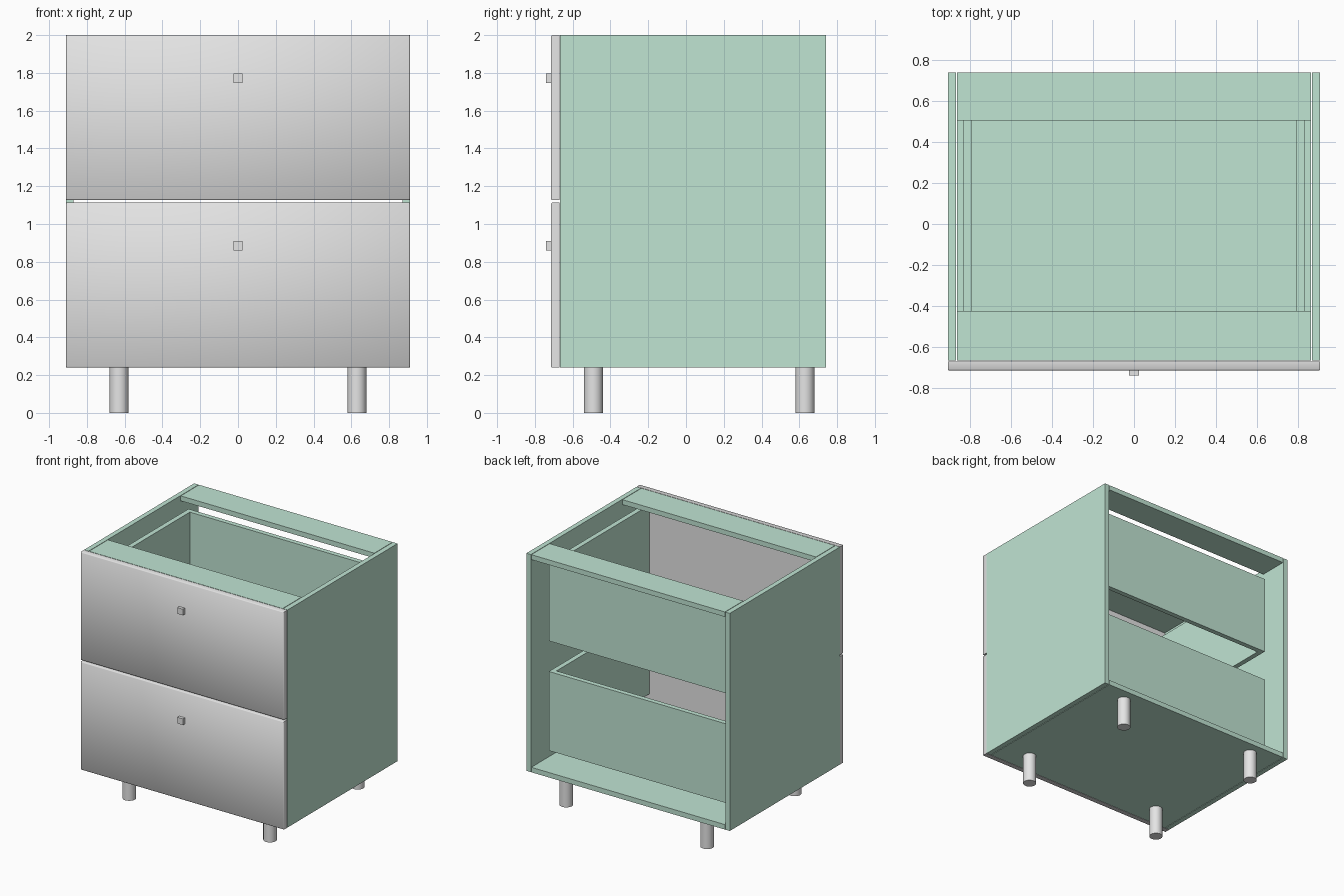
import bpy
import bmesh
from math import radians

if "Cube" in bpy.data.objects:
    bpy.data.objects.remove(bpy.data.objects["Cube"], do_unlink=True)


def material(name, colour):
    mat = bpy.data.materials.new(name)
    mat.use_nodes = True
    mat.diffuse_color = colour
    mat.node_tree.nodes["Principled BSDF"].inputs["Base Color"].default_value = colour
    return mat


GREEN = material("sage green", (0.53, 0.78, 0.65, 1))
GREY = material("light grey", (0.78, 0.78, 0.78, 1))


def finish(name, bm, mat, smooth=False):
    mesh = bpy.data.meshes.new(name)
    bm.to_mesh(mesh)
    bm.free()
    mesh.materials.append(mat)
    if smooth:
        mesh.shade_smooth()
        mesh.set_sharp_from_angle(angle=radians(50))
    obj = bpy.data.objects.new(name, mesh)
    bpy.context.collection.objects.link(obj)


def box_mesh(xs, ys, zs):
    """Box between the given pairs of limits on each axis."""
    bm = bmesh.new()
    bmesh.ops.create_cube(bm, size=1)
    for v in bm.verts:
        v.co = [lim[0] if c < 0 else lim[1] for c, lim in zip(v.co, (xs, ys, zs))]
    return bm


def box(name, xs, ys, zs, mat):
    finish(name, box_mesh(xs, ys, zs), mat)


def drawer_front(name, zs):
    """Slab with its front edges slightly eased."""
    ys = (-0.715, -0.671)
    bm = box_mesh((-HALF, HALF), ys, zs)
    rim = [e for e in bm.edges if all(v.co.y < ys[0] + 0.01 for v in e.verts)]
    bmesh.ops.bevel(bm, geom=rim, offset=0.005, segments=1, affect='EDGES')
    finish(name, bm, GREY, smooth=True)


def leg(name, x, y):
    bm = bmesh.new()
    bmesh.ops.create_cone(bm, cap_ends=True, segments=32, radius1=0.05,
                          radius2=0.05, depth=BASE)
    bmesh.ops.translate(bm, verts=bm.verts, vec=(x, y, BASE / 2))
    finish(name, bm, GREY, smooth=True)


BASE, TOP = 0.24, 2.0
FRONT, BACK = -0.667, 0.74
HALF, T, GAP = 0.91, 0.04, 0.004
INNER = HALF - T
span = (GAP - INNER, INNER - GAP)

# Carcass: open back, floor and two top rails
for side, s in (("left", 1), ("right", -1)):
    box(side + "_side_panel", sorted((s * INNER, s * HALF)), (FRONT, BACK), (BASE, TOP), GREEN)
box("bottom_panel", span, (FRONT, BACK), (BASE, BASE + T), GREEN)
box("front_top_rail", span, (FRONT, -0.425), (TOP - T, TOP), GREEN)
box("back_top_rail", span, (0.505, BACK), (TOP - T, TOP), GREEN)

# Drawers: thick front, knob, two sides and a back
OUT, BACK_Y = 0.835, 0.56
for level, z in (("lower", BASE), ("upper", 1.127)):
    drawer_front(level + "_drawer_front", (z, z + 0.873))
    k = z + 0.645
    box(level + "_knob", (-0.025, 0.025), (-0.74, -0.715), (k - 0.025, k + 0.025), GREY)
    walls = (z + 0.115, z + 0.755)
    for side, s in (("left", 1), ("right", -1)):
        box(level + "_drawer_" + side, sorted((s * (OUT - T), s * OUT)),
            (FRONT, BACK_Y), walls, GREEN)
    box(level + "_drawer_back", (T - OUT, OUT - T), (BACK_Y - T, BACK_Y), walls, GREEN)

# Legs
for row, y in (("front", -0.49), ("back", 0.63)):
    for side, x in (("left", 0.63), ("right", -0.63)):
        leg(row + "_" + side + "_leg", x, y)
